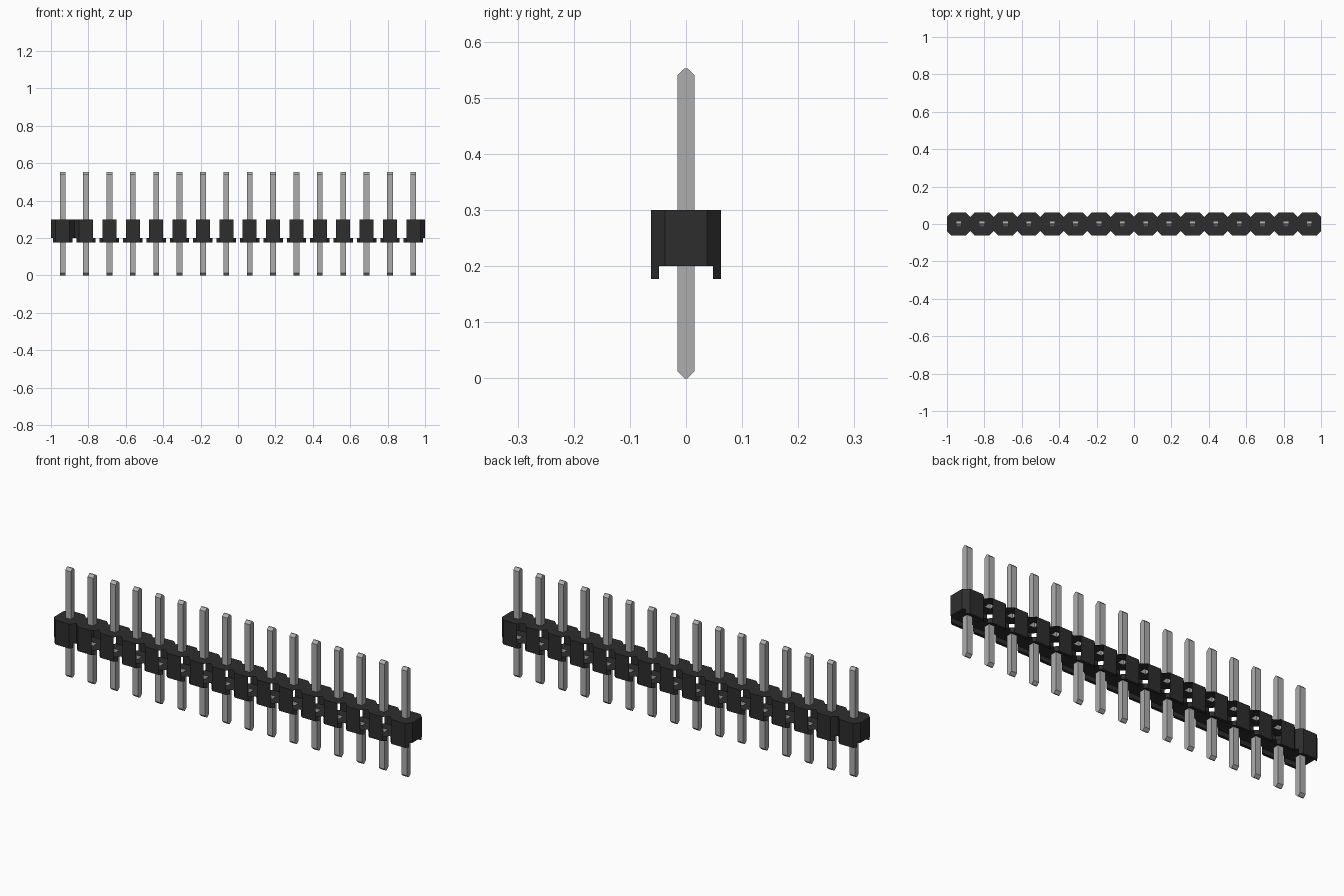
import bpy
import bmesh

cube = bpy.data.objects.get("Cube")
if cube:
    bpy.data.objects.remove(cube, do_unlink=True)

COUNT, PITCH = 16, 0.125
X0 = -PITCH * (COUNT - 1) / 2
H = PITCH / 2                 # half width of one housing cell
C = 0.0375                    # where the corner chamfers start
P = 0.0155                    # half width of a pin
Z_FOOT, Z_LOW, Z_TOP, PIN_TOP = 0.177, 0.2, 0.3, 0.5525


def material(name, value, roughness):
    m = bpy.data.materials.new(name)
    m.use_nodes = True
    col = (value, value, value, 1)
    m.diffuse_color = col
    bsdf = m.node_tree.nodes["Principled BSDF"]
    bsdf.inputs["Base Color"].default_value = col
    bsdf.inputs["Roughness"].default_value = roughness
    return m


black = material("black plastic", 0.027, 0.6)
grey = material("pin grey", 0.42, 0.5)


def face(bm, *pts):
    bm.faces.new([bm.verts.new(p) for p in pts])


def finish(bm, name, mat):
    bmesh.ops.remove_doubles(bm, verts=bm.verts, dist=0.0002)
    bmesh.ops.recalc_face_normals(bm, faces=bm.faces)
    me = bpy.data.meshes.new(name)
    bm.to_mesh(me)
    bm.free()
    me.materials.append(mat)
    ob = bpy.data.objects.new(name, me)
    bpy.context.collection.objects.link(ob)
    return ob


def repeat(ob):
    ob.location.x = X0
    arr = ob.modifiers.new("row", 'ARRAY')
    arr.count = COUNT
    arr.use_relative_offset = False
    arr.use_constant_offset = True
    arr.constant_offset_displace = (PITCH, 0, 0)


# Housing: a row of octagonal cells, hollow, with open notches between cells
octagon = [(-C, -H), (C, -H), (H, -C), (H, C), (C, H), (-C, H), (-H, C), (-H, -C)]
hole = [(-P, -P), (P, -P), (P, P), (-P, P)]
bm = bmesh.new()
for i in range(COUNT):
    cx = X0 + i * PITCH

    def at(p, z):
        return (cx + p[0], p[1], z)

    for k in range(8):
        a, b = octagon[k], octagon[(k + 1) % 8]
        h0, h1 = hole[((k + 1) // 2) % 4], hole[(k // 2 + 1) % 4]
        # top and bottom plates around the pin hole
        for z in (Z_LOW, Z_TOP):
            if k % 2:
                face(bm, at(a, z), at(b, z), at(h0, z))
            else:
                face(bm, at(a, z), at(b, z), at(h1, z), at(h0, z))
        # outer walls: front and back, row ends, and the closed chamfers
        closed = k in (0, 4)
        closed |= k in (5, 6, 7) and i == 0
        closed |= k in (1, 2, 3) and i == COUNT - 1
        closed |= (k in (1, 3) and i == 0) or (k in (5, 7) and i == 1)
        if closed:
            face(bm, at(a, Z_LOW), at(b, Z_LOW), at(b, Z_TOP), at(a, Z_TOP))
finish(bm, "housing", black)

# Standoff feet under the front and back edge of each cell
F = 0.0482
bm = bmesh.new()
for s in (-1, 1):
    outline = [(-C, s * H), (C, s * H), (C + H - F, s * F), (-C - H + F, s * F)]
    low = [(x, y, Z_FOOT) for x, y in outline]
    top = [(x, y, Z_LOW) for x, y in outline]
    face(bm, *low)
    for k in range(4):
        n = (k + 1) % 4
        face(bm, low[k], low[n], top[n], top[k])
repeat(finish(bm, "standoff_feet", black))


# Pins: square stubs above and below the housing, with chisel tips
def stub(name, z_base, z_tip):
    d = 0.0125 if z_tip > z_base else -0.0125
    bm = bmesh.new()
    rings = [[(x, y * w, z) for x, y in hole]
             for z, w in ((z_base, 1), (z_tip - d, 1), (z_tip, 0.15))]
    for r0, r1 in zip(rings, rings[1:]):
        for k in range(4):
            n = (k + 1) % 4
            face(bm, r0[k], r0[n], r1[n], r1[k])
    face(bm, *rings[-1])
    repeat(finish(bm, name, grey))


stub("upper_pins", Z_TOP, PIN_TOP)
stub("lower_pins", Z_LOW, 0.0)
